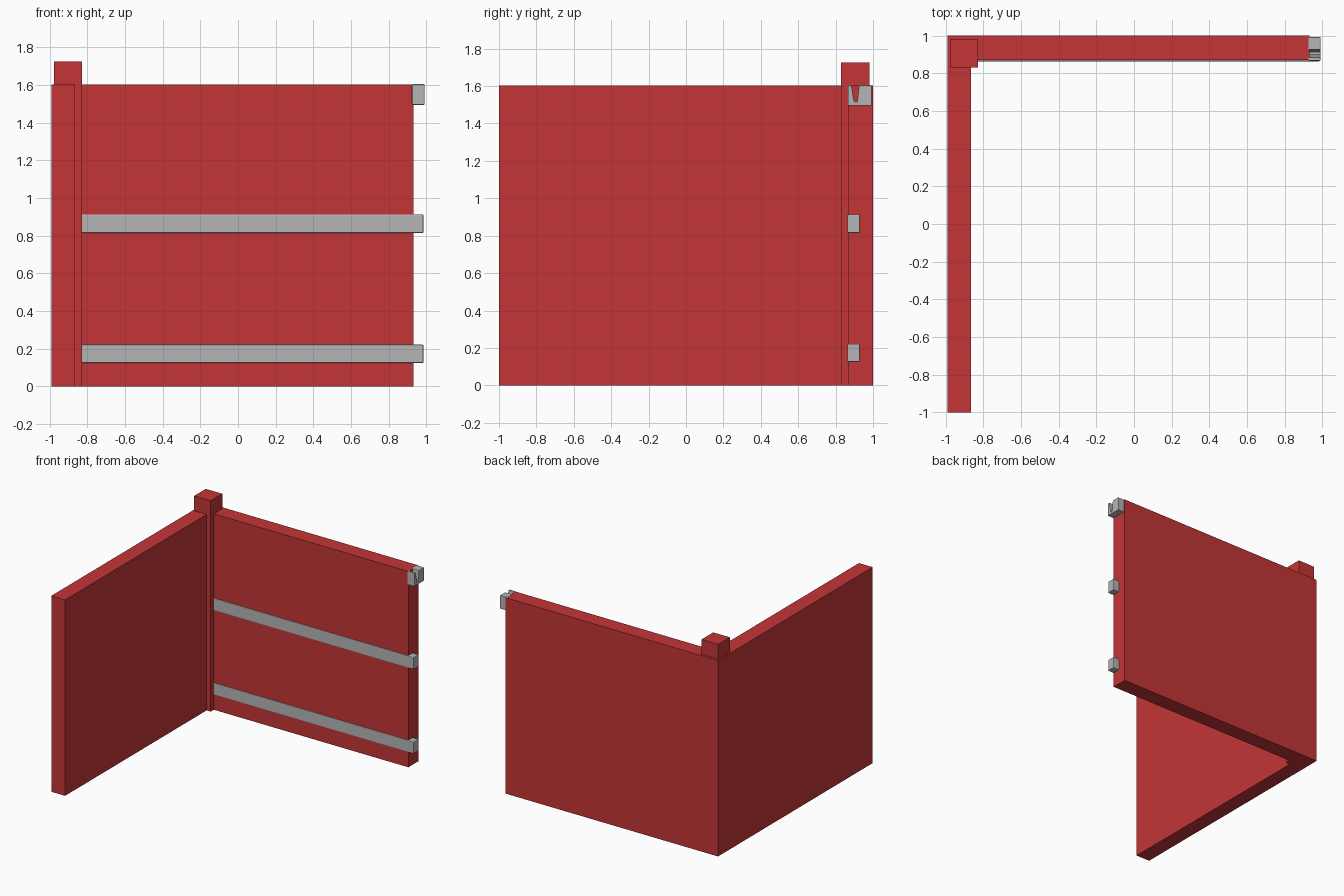
import bpy

cube = bpy.data.objects.get("Cube")
if cube:
    bpy.data.objects.remove(cube, do_unlink=True)


def make_material(name, color):
    mat = bpy.data.materials.new(name)
    mat.use_nodes = True
    mat.diffuse_color = color
    mat.node_tree.nodes["Principled BSDF"].inputs["Base Color"].default_value = color
    return mat


red = make_material("red_paint", (0.55, 0.036, 0.038, 1))
grey = make_material("grey_metal", (0.46, 0.46, 0.46, 1))


def prism(name, outline, x0, x1, mat, bevel=0.0):
    """Extrude a (y, z) outline along x."""
    n = len(outline)
    verts = [(x, y, z) for x in (x0, x1) for y, z in outline]
    faces = [list(range(n))[::-1], list(range(n, 2 * n))]
    faces += [(i, (i + 1) % n, (i + 1) % n + n, i + n) for i in range(n)]
    mesh = bpy.data.meshes.new(name)
    mesh.from_pydata(verts, [], faces)
    mesh.materials.append(mat)
    obj = bpy.data.objects.new(name, mesh)
    bpy.context.collection.objects.link(obj)
    if bevel:
        mod = obj.modifiers.new("Bevel", "BEVEL")
        mod.width = bevel
        mod.segments = 2
    return obj


def box(name, x, y, z, mat, bevel=0.0):
    outline = [(y[0], z[0]), (y[1], z[0]), (y[1], z[1]), (y[0], z[1])]
    return prism(name, outline, x[0], x[1], mat, bevel)


# Two wall panels meeting at a corner post
WALL_TOP = 1.603
box("back_wall", (-0.99, 0.933), (0.87, 1.0), (0, WALL_TOP), red)
box("side_wall", (-0.99, -0.865), (-1.0, 0.87), (0, WALL_TOP), red)
box("corner_post", (-0.978, -0.828), (0.83, 0.98), (0, 1.725), red)

# Horizontal rails let into the back wall, sticking out at its end
for name, low, high in (("lower_rail", 0.125, 0.222), ("upper_rail", 0.815, 0.914)):
    box(name, (-0.9, 0.985), (0.863, 0.93), (low, high), grey, 0.006)

# Latch bracket with a tapered slot open at the top
latch = [(0.866, 1.495), (0.992, 1.495), (0.992, 1.605), (0.925, 1.605),
         (0.915, 1.515), (0.9, 1.515), (0.885, 1.605), (0.866, 1.605)]
prism("latch_bracket", latch, 0.925, 0.99, grey, 0.004)
